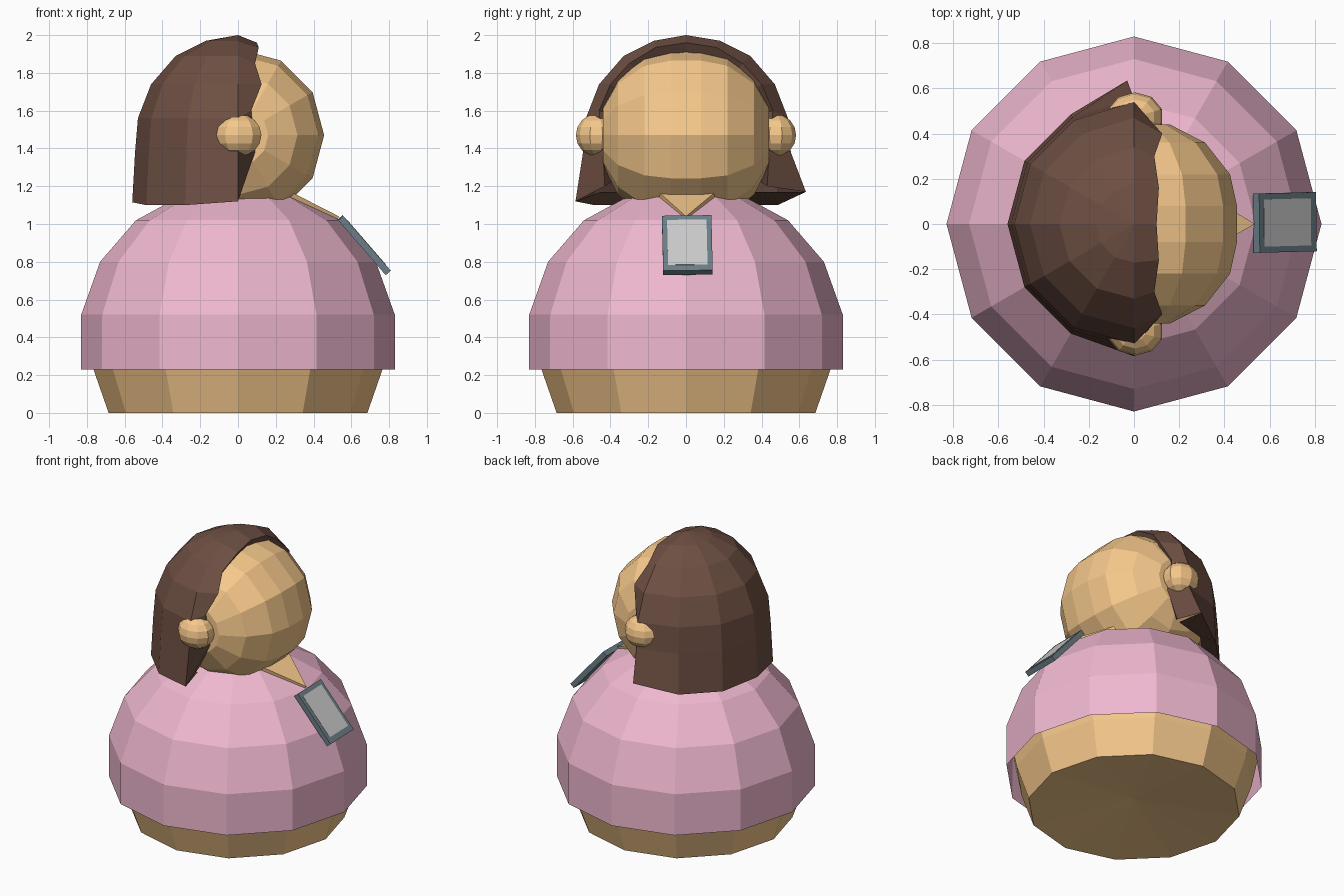
import bpy, bmesh
from math import sin, cos, radians, atan2
from mathutils import Vector, Matrix

if "Cube" in bpy.data.objects:
    bpy.data.objects.remove(bpy.data.objects["Cube"])


def material(name, rgb):
    m = bpy.data.materials.new(name)
    m.diffuse_color = (*rgb, 1)
    m.use_nodes = True
    m.node_tree.nodes["Principled BSDF"].inputs["Base Color"].default_value = m.diffuse_color
    return m


SKIN = material("skin", (0.92, 0.58, 0.26))
PINK = material("pink", (0.87, 0.48, 0.63))
BROWN = material("brown", (0.155, 0.078, 0.055))
SLATE = material("slate", (0.15, 0.21, 0.245))


def finish(name, bm, mat=None):
    bmesh.ops.remove_doubles(bm, verts=bm.verts, dist=0.0005)
    bmesh.ops.recalc_face_normals(bm, faces=bm.faces)
    mesh = bpy.data.meshes.new(name)
    bm.to_mesh(mesh)
    bm.free()
    ob = bpy.data.objects.new(name, mesh)
    bpy.context.collection.objects.link(ob)
    if mat:
        mesh.materials.append(mat)
    return ob


def grid(bm, rows, close=False):
    """Skin a list of equal-length point rows with quads."""
    vs = [[bm.verts.new(p) for p in row] for row in rows]
    n = len(rows[0])
    for a, b in zip(vs, vs[1:]):
        for i in range(n if close else n - 1):
            j = (i + 1) % n
            bm.faces.new((a[i], a[j], b[j], b[i]))
    return vs


def ring(r, z, angles):
    return [Vector((r * cos(radians(a)), r * sin(radians(a)), z)) for a in angles]


def lathe(name, profile, mat, sides=12, matrix=Matrix()):
    bm = bmesh.new()
    angles = [360 * i / sides for i in range(sides)]
    grid(bm, [[matrix @ p for p in ring(r, z, angles)] for r, z in profile], True)
    return finish(name, bm, mat)


# Body: tan base with a dished underside, tucked inside an open pink shell
lathe("base", [(0, 0.06), (0.685, 0), (0.765, 0.23), (0.81, 0.46)], SKIN)
lathe("sweater", [(0.83, 0.23), (0.83, 0.52), (0.73, 0.80),
                  (0.54, 1.02), (0.30, 1.15), (0, 1.18)], PINK)

# Head: twelve-sided ball turned about the y axis, with flat sides
half = [(0.16, 0.44), (0.315, 0.36), (0.425, 0.22), (0.456, 0.08)]
profile = [(0, -0.44)] + [(r, -y) for r, y in half] + half[::-1] + [(0, 0.44)]
lathe("head", profile, SKIN,
      matrix=Matrix.Translation((0, 0, 1.47)) @ Matrix.Rotation(radians(-90), 4, 'X'))

# Ears
for side, label in ((-1, "right"), (1, "left")):
    bm = bmesh.new()
    bmesh.ops.create_uvsphere(bm, u_segments=10, v_segments=8, radius=1,
                              matrix=Matrix.Translation((0.005, side * 0.475, 1.47))
                              @ Matrix.Diagonal((0.125, 0.108, 0.112, 1)))
    finish(label + "_ear", bm, SKIN)

# Hair: back half-dome, front rim turned in to the head; (z, radius, rim x, rim y, rim z)
table = [(1.10, 0.56, 0.00, 0.43, 1.20), (1.38, 0.545, 0.09, 0.44, 1.38),
         (1.56, 0.53, 0.07, 0.46, 1.60), (1.74, 0.46, 0.125, 0.40, 1.74),
         (1.89, 0.33, 0.09, 0.30, 1.85), (1.97, 0.17, 0.11, 0.16, 1.935),
         (2.00, 0.0, 0.10, 0.0, 1.96)]
back = range(90, 271, 30)
rows = []
for k, (z, r, rx, ry, rz) in enumerate(table):
    arc = ring(r, z, back)
    if k == 0:
        arc[0] = Vector((-0.03, 0.635, 1.17))
        arc[-1] = Vector((0, -0.585, 1.12))
        arc[3].z = 1.115
    elif r:
        arc[0].y += 0.01
    inner = [Vector((rx - 0.03, s * ry * 0.9, 1.47 + (rz - 1.47) * 0.9)) for s in (1, -1)]
    rows.append([inner[0], Vector((rx, ry, rz)), *arc, Vector((rx, -ry, rz)), inner[1]])
bm = bmesh.new()
grid(bm, rows)
grid(bm, [ring(0.45, 1.17, back), rows[0][2:-2]])
finish("hair", bm, BROWN)

# Open neckline: thin triangle lying on the chest
bm = bmesh.new()
tri = [Vector((0.29, -0.14, 1.165)), Vector((0.29, 0.15, 1.165)), Vector((0.535, 0, 1.04))]
upper, lower = grid(bm, [tri, [p - Vector((0.015, 0, 0.03)) for p in tri]], True)
bm.faces.new(upper)
bm.faces.new(lower[::-1])
finish("neckline", bm, SKIN)

# Badge: sloping frame with a grey panel
place = (Matrix.Translation((0.668, 0.007, 0.888)) @ Matrix.Rotation(atan2(0.30, 0.26), 4, 'Y')
         @ Matrix.Rotation(radians(1), 4, 'Z'))


def slab(name, size, offset, mat=None):
    bm = bmesh.new()
    bmesh.ops.create_cube(bm, size=1, matrix=place @ Matrix.Translation(offset)
                          @ Matrix.Diagonal((*size, 1)))
    return finish(name, bm, mat)


slab("badge_frame", (0.385, 0.262, 0.036), (0, 0, 0), SLATE)
slab("badge_panel", (0.315, 0.209, 0.01), (-0.004, 0, 0.015))
